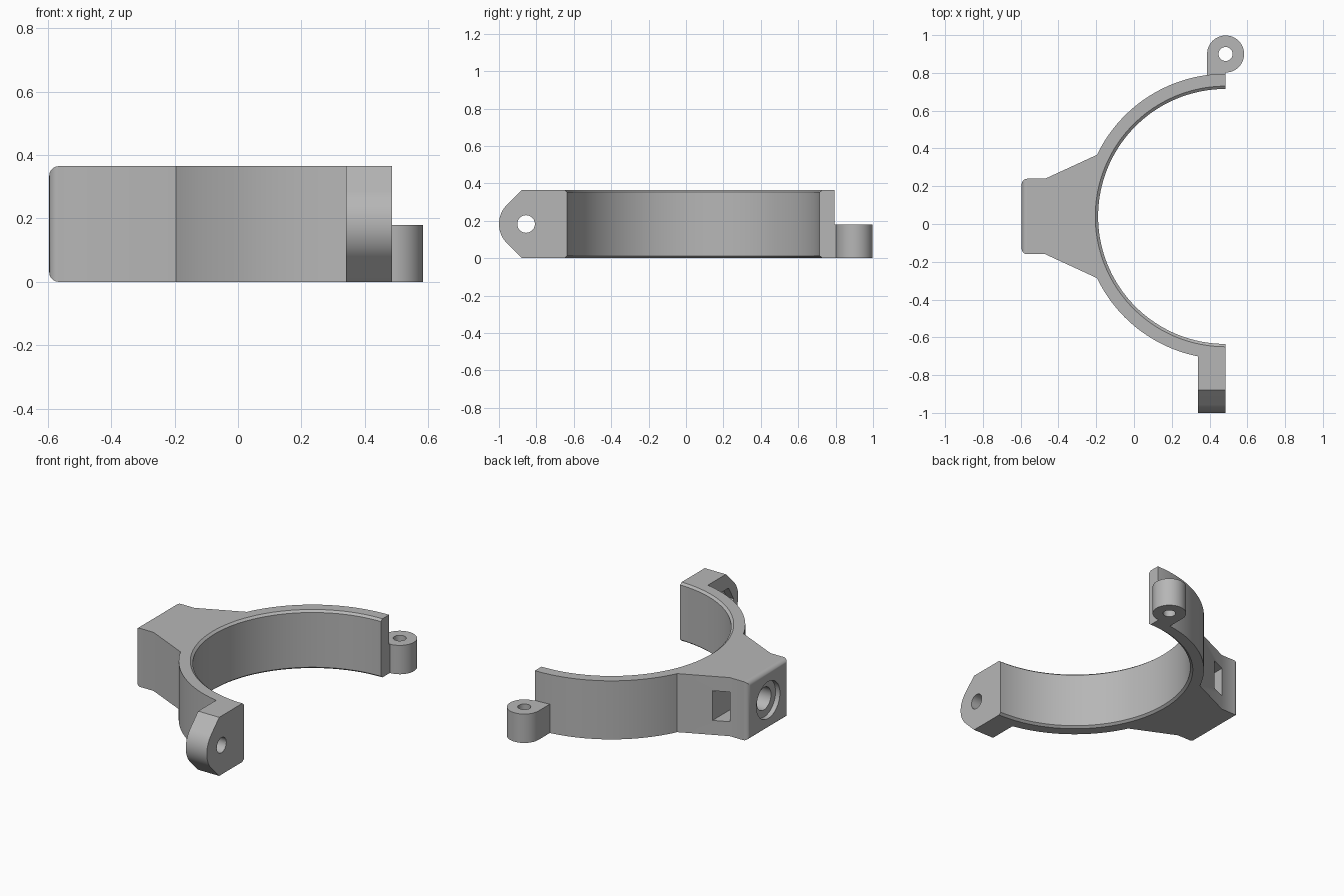
import bpy, bmesh
from math import sin, cos, pi, radians
from mathutils import Vector

cube = bpy.data.objects.get("Cube")
if cube:
    bpy.data.objects.remove(cube)

H = 0.365                 # band height
MID = H / 2
CX, CY = 0.485, 0.04      # centre of the band
R_OUT, R_IN = 0.755, 0.675

grey = bpy.data.materials.new("light grey")
grey.use_nodes = True
colour = (0.47, 0.47, 0.47, 1)
grey.diffuse_color = colour
grey.node_tree.nodes["Principled BSDF"].inputs["Base Color"].default_value = colour


def arc(a, b, r, start, end, n):
    """Points on an arc around (a, b), angles in degrees."""
    angles = [radians(start + (end - start) * i / n) for i in range(n + 1)]
    return [(a + r * cos(t), b + r * sin(t)) for t in angles]


def circle(a, b, r, n=48):
    return arc(a, b, r, 0, 360, n)[:-1]


def loft(name, sections, axis="Z"):
    """Solid through (offset, 2D outline) sections stacked along an axis."""
    bm = bmesh.new()
    rings = []
    for d, outline in sections:
        place = (lambda p: (p[0], p[1], d)) if axis == "Z" else (lambda p: (d, p[0], p[1]))
        rings.append([bm.verts.new(place(p)) for p in outline])
    n = len(rings[0])
    for low, high in zip(rings, rings[1:]):
        for i in range(n):
            j = (i + 1) % n
            bm.faces.new((low[i], low[j], high[j], high[i]))
    bm.faces.new(rings[0][::-1])
    bm.faces.new(rings[-1])
    bmesh.ops.recalc_face_normals(bm, faces=bm.faces)
    mesh = bpy.data.meshes.new(name)
    bm.to_mesh(mesh)
    bm.free()
    mesh.materials.append(grey)
    obj = bpy.data.objects.new(name, mesh)
    bpy.context.collection.objects.link(obj)
    return obj


def prism(name, outline, low, high, axis="Z"):
    return loft(name, [(low, outline), (high, outline)], axis)


def select(obj):
    bpy.ops.object.select_all(action="DESELECT")
    obj.select_set(True)
    bpy.context.view_layer.objects.active = obj


def combine(obj, other, operation="DIFFERENCE"):
    other.hide_render = True
    mod = obj.modifiers.new("boolean", "BOOLEAN")
    mod.operation, mod.solver, mod.object = operation, "EXACT", other
    select(obj)
    bpy.ops.object.modifier_apply(modifier=mod.name)
    bpy.data.objects.remove(other)


# Band and mounting block as one outline, mirrored about the band centre
half = arc(CX, CY, R_OUT, 90, 154.4, 40)
half += [(-0.47, CY + 0.2), (-0.595, CY + 0.2)]
outline = half + [(x, 2 * CY - y) for x, y in reversed(half)]
body = prism("clamp_band", outline, 0, H)

# Rounded rim on the block's end face
bm = bmesh.new()
bm.from_mesh(body.data)
rim = [e for e in bm.edges if all(v.co.x < -0.59 for v in e.verts)]
bmesh.ops.bevel(bm, geom=rim, offset=0.03, segments=5, profile=0.5, affect="EDGES")
bm.to_mesh(body.data)
bm.free()

# Front lug with a rounded tip
LY = -0.855
lug_outline = [(-0.68, 0), (-0.878, 0)]
lug_outline += arc(LY, MID, 0.145, 225, 135, 16)
lug_outline += [(-0.878, H), (-0.68, H)]
lug = prism("front_lug", lug_outline, 0.34, CX, "X")
combine(body, lug, "UNION")

# Rear eye: round on three quarters, square on the corner by the band
EY = 0.9
eye_outline = arc(CX, EY, 0.098, -90, 180, 48) + [(CX - 0.098, 0.77), (CX, 0.77)]
combine(body, prism("rear_eye", eye_outline, 0, 0.18), "UNION")

# Main bore with chamfered lips
bore = [(-0.012, 0.705), (0.012, R_IN), (H - 0.012, R_IN), (H + 0.012, 0.705)]
combine(body, loft("bore_cutter", [(z, circle(CX, CY, r, 160)) for z, r in bore]))

# Screw holes, counterbore and nut recesses
FLAT = 0.0925
slot = [(CY - 0.107, MID), (CY - 0.053, MID - FLAT), (0.5, MID - FLAT),
        (0.5, MID + FLAT), (CY - 0.053, MID + FLAT)]
cutters = [
    prism("eye_hole", circle(CX, EY, 0.037), -0.1, 0.3),
    prism("lug_hole", circle(LY, MID, 0.047), 0.2, 0.6, "X"),
    prism("lug_nut_recess", circle(LY, MID, 0.1, 6), 0.2, 0.39, "X"),
    prism("block_counterbore", circle(CY, MID, 0.115), -0.7, -0.565, "X"),
    prism("block_hole", circle(CY, MID, 0.07), -0.7, -0.33, "X"),
    prism("nut_slot", slot, -0.47, -0.38, "X"),
]
for cutter in cutters:
    combine(body, cutter)

# Smooth curves, crisp edges, flat planes
select(body)
bpy.ops.object.shade_smooth_by_angle(angle=radians(30))
weighted = body.modifiers.new("weighted_normals", "WEIGHTED_NORMAL")
weighted.keep_sharp = True
